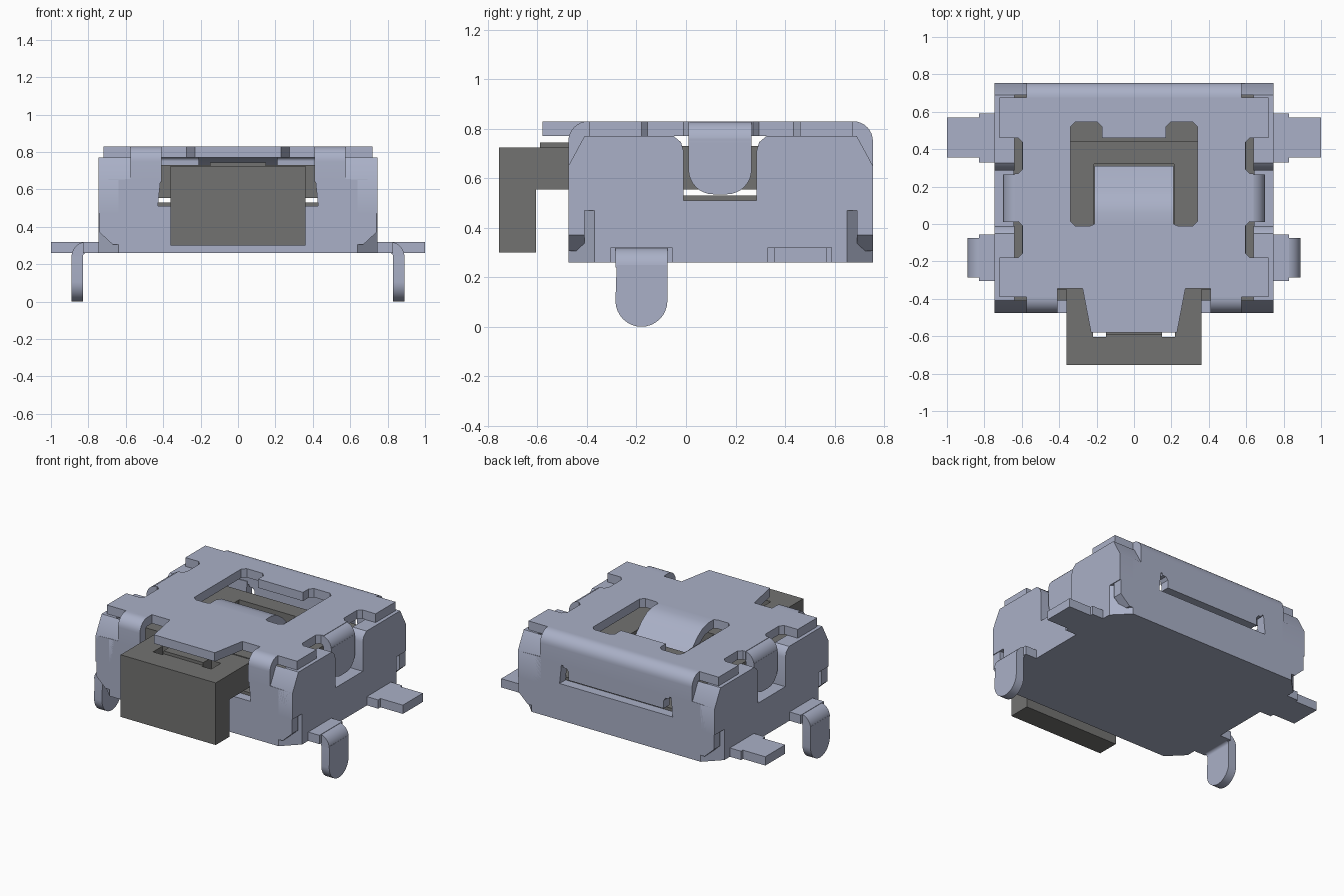
import bpy, bmesh
from math import sin, cos, pi
from mathutils import Matrix

cube = bpy.data.objects.get("Cube")
if cube:
    bpy.data.objects.remove(cube)


def material(name, rgb):
    m = bpy.data.materials.new(name)
    m.use_nodes = True
    m.diffuse_color = (*rgb, 1)
    m.node_tree.nodes["Principled BSDF"].inputs["Base Color"].default_value = (*rgb, 1)
    return m


METAL = material("blue grey metal", (0.40, 0.435, 0.57))
DARK = material("dark grey plastic", (0.17, 0.17, 0.165))

# Local profile axes (u, v) and depth w mapped to the world
AXES = {
    "z": Matrix.Identity(4),
    "x": Matrix(((0, 0, 1, 0), (1, 0, 0, 0), (0, 1, 0, 0), (0, 0, 0, 1))),
    "y": Matrix(((1, 0, 0, 0), (0, 0, -1, 0), (0, 1, 0, 0), (0, 0, 0, 1))),
}


def prism(name, axis, a, b, mat, *loops):
    """Extrude an outline, with optional holes, from a to b along an axis."""
    curve = bpy.data.curves.new(name, "CURVE")
    curve.dimensions = "2D"
    curve.fill_mode = "BOTH"
    curve.extrude = abs(b - a) / 2
    for loop in loops:
        s = curve.splines.new("POLY")
        s.points.add(len(loop) - 1)
        for p, (u, v) in zip(s.points, loop):
            p.co = (u, v, 0, 1)
        s.use_cyclic_u = True
    ob = bpy.data.objects.new(name, curve)
    bpy.context.collection.objects.link(ob)
    bpy.ops.object.select_all(action="DESELECT")
    ob.select_set(True)
    bpy.context.view_layer.objects.active = ob
    bpy.ops.object.convert(target="MESH")
    ob = bpy.context.view_layer.objects.active
    mid = (a + b) / 2
    shift = Matrix.Translation((0, 0, -mid if axis == "y" else mid))
    ob.data.transform(AXES[axis] @ shift)
    bm = bmesh.new()
    bm.from_mesh(ob.data)
    bmesh.ops.remove_doubles(bm, verts=bm.verts, dist=0.0005)
    bmesh.ops.recalc_face_normals(bm, faces=bm.faces)
    bm.to_mesh(ob.data)
    bm.free()
    ob.data.materials.clear()
    ob.data.materials.append(mat)
    bpy.ops.object.shade_smooth_by_angle(angle=0.6)
    return ob


def rect(u0, u1, v0, v1):
    return [(u0, v0), (u1, v0), (u1, v1), (u0, v1)]


def mirror(half):
    return half + [(-u, v) for u, v in reversed(half)]


def flip(loop, s):
    return [(s * u, v) for u, v in loop]


def arc(cu, cv, r, start, end, n=8):
    return [(cu + r * cos(start + (end - start) * i / n),
             cv + r * sin(start + (end - start) * i / n)) for i in range(n + 1)]


def bend(start, outer, top, bottom, r=0.08, t=0.06):
    """Section of a sheet that runs outward and then folds down."""
    return ([(start, top)] + arc(outer - r, top - r, r, pi / 2, 0)
            + [(outer, bottom), (outer - t, bottom)]
            + arc(outer - r, top - r, r - t, 0, pi / 2) + [(start, top - t)])


SIDES = ((1, "left"), (-1, "right"))
FRONT, BACK, TOP = -0.475, 0.755, 0.83

# Base block with cut corners, and the dark floor on top of it
prism("base_block", "z", 0.26, 0.51, METAL, mirror(
    [(0.64, FRONT), (0.745, -0.37), (0.745, 0.65), (0.64, BACK)]))
prism("inner_floor", "z", 0.51, 0.53, DARK, rect(-0.645, 0.645, -0.41, 0.69))

# Sliding button: front head, arm with slots, wide inner slider
prism("button_head", "z", 0.30, 0.725, DARK, rect(-0.36, 0.36, -0.755, -0.605))
prism("button_arm", "z", 0.555, 0.725, DARK, rect(-0.36, 0.36, -0.62, -0.33),
      rect(0.15, 0.22, -0.604, -0.5), rect(-0.22, -0.15, -0.604, -0.5))
prism("button_rib", "z", 0.72, 0.745, DARK, rect(-0.15, 0.15, -0.59, -0.33))
prism("inner_slider", "z", 0.555, 0.73, DARK, rect(-0.6, 0.6, -0.35, 0.44),
      rect(-0.215, 0.215, 0.0, 0.32))

# Top cover with its window
cover = mirror([
    (0.23, -0.58), (0.275, -0.345), (0.41, -0.345), (0.41, -0.39), (0.72, -0.39),
    (0.72, -0.18), (0.62, -0.18), (0.595, -0.155), (0.595, -0.01), (0.62, 0.015),
    (0.64, 0.015), (0.64, 0.27), (0.62, 0.27), (0.595, 0.295), (0.595, 0.435),
    (0.62, 0.46), (0.72, 0.46), (0.72, 0.675)])
window = mirror([
    (0.21, 0.0), (0.235, -0.01), (0.315, -0.01), (0.34, 0.015), (0.34, 0.52),
    (0.315, 0.545), (0.195, 0.545), (0.17, 0.52), (0.17, 0.46)])
prism("top_cover", "z", 0.77, TOP, METAL, cover, window)

# Spring tongue curving down through the window
tongue_top = [(-0.01, TOP), (0.06, TOP), (0.12, 0.815), (0.18, 0.775), (0.31, 0.64)]
tongue_under = [(0.27, 0.60), (0.15, 0.725), (0.1, 0.76), (0.05, 0.77), (-0.01, 0.77)]
prism("spring_tongue", "x", -0.21, 0.21, METAL, tongue_top + tongue_under)

# Back skirt of the cover
prism("back_bend", "x", -0.575, 0.575, METAL, bend(0.66, BACK, TOP, 0.64))
prism("back_skirt", "y", BACK - 0.06, BACK, METAL, mirror(
    [(0.36, 0.55), (0.36, 0.605), (0.375, 0.625), (0.40, 0.625), (0.41, 0.66)]))

# Side walls, legs and terminals on both sides
wall = [(FRONT, 0.47), (FRONT, 0.65), (-0.41, 0.77), (-0.05, 0.77), (-0.02, 0.745),
        (-0.01, 0.71), (-0.01, 0.51), (0.285, 0.51), (0.285, 0.71), (0.295, 0.745),
        (0.325, 0.77), (0.69, 0.77), (BACK, 0.65), (BACK, 0.47),
        (0.65, 0.47), (0.65, 0.26), (-0.37, 0.26), (-0.37, 0.47)]
leg = [(0.413, 0.66), (0.443, 0.37), (0.455, 0.33), (0.49, 0.305), (0.67, 0.305),
       (0.74, 0.37), (0.74, 0.48), (0.745, 0.48), (0.745, 0.65)]
tab = ([(0.01, 0.76)] + arc(0.11, 0.635, 0.1, pi, 1.5 * pi)
       + arc(0.165, 0.635, 0.1, 1.5 * pi, 2 * pi) + [(0.265, 0.76)])
pin = [(-0.28, 0.25)] + arc(-0.18, 0.105, 0.105, pi, 2 * pi, 16) + [(-0.075, 0.25)]

for s, side in SIDES:
    prism(side + "_wall", "x", s * 0.64, s * 0.745, METAL, wall)

    # Folded legs on the front and back corners
    prism(side + "_front_leg", "y", FRONT, FRONT + 0.065, METAL, flip(leg, s))
    prism(side + "_back_leg", "y", BACK - 0.065, BACK, METAL, flip(leg, s))
    prism(side + "_front_bend", "x", s * 0.41, s * 0.575, METAL,
          flip(bend(0.37, -FRONT, TOP, 0.64), -1))
    for end, y0, y1, edge in (("front", FRONT, -0.41, FRONT), ("back", 0.69, BACK, BACK)):
        inner = y1 if edge == y0 else y0
        prism(side + "_" + end + "_corner", "x", s * 0.57, s * 0.645, METAL,
              [(edge, 0.47), (edge, 0.65), (inner, 0.77), (inner, 0.47)])

    # Latch tab hanging in the wall notch
    prism(side + "_tab_bend", "y", 0.01, 0.265, METAL,
          flip(bend(0.62, 0.70, TOP, 0.74), s))
    prism(side + "_tab", "x", s * 0.64, s * 0.70, METAL, tab)

    # Flat back terminal
    prism(side + "_back_terminal", "z", 0.26, 0.32, METAL, flip(
        [(0.7, 0.33), (0.83, 0.33), (0.83, 0.355), (1.0, 0.355),
         (1.0, 0.57), (0.83, 0.57), (0.83, 0.59), (0.7, 0.59)], s))

    # Front terminal folded down into a round-ended pin
    prism(side + "_front_terminal", "z", 0.26, 0.32, METAL,
          flip(rect(0.7, 0.83, -0.305, -0.055), s))
    prism(side + "_pin_bend", "y", -0.285, -0.075, METAL,
          flip(bend(0.8, 0.89, 0.32, 0.24), s))
    prism(side + "_pin", "x", s * 0.83, s * 0.89, METAL, pin)
